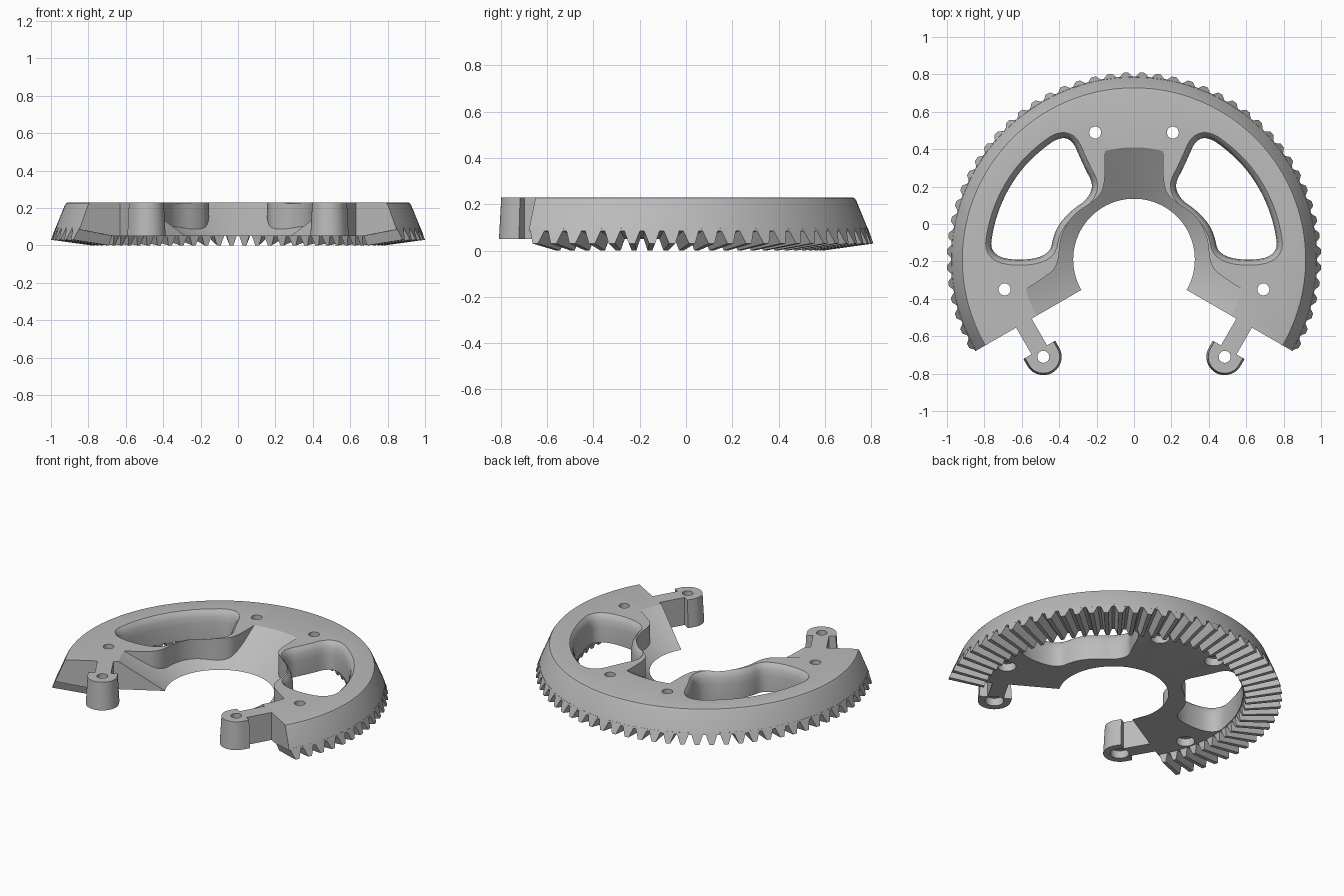
import bpy, bmesh
from math import sin, cos, radians, pi
from mathutils import Vector

if "Cube" in bpy.data.objects:
    bpy.data.objects.remove(bpy.data.objects["Cube"], do_unlink=True)

CY = -0.19            # centre of the ring
TOP, BOTTOM = 0.23, 0.05
HOLE_R = 0.71         # bolt circle

grey = bpy.data.materials.new("light_grey")
grey.use_nodes = True
grey.diffuse_color = (0.5, 0.5, 0.5, 1)
grey.node_tree.nodes["Principled BSDF"].inputs["Base Color"].default_value = (0.5, 0.5, 0.5, 1)


def polar(r, deg, z=0.0):
    a = radians(deg)
    return Vector((r * cos(a), CY + r * sin(a), z))


def loft(bm, rings):
    """Skin a row of equal rings and cap both ends."""
    rows = [[bm.verts.new(p) for p in ring] for ring in rings]
    n = len(rows[0])
    for a, b in zip(rows, rows[1:]):
        for i in range(n):
            j = (i + 1) % n
            bm.faces.new((a[i], a[j], b[j], b[i]))
    bm.faces.new(rows[0])
    bm.faces.new(rows[-1])


def make(name, solids):
    bm = bmesh.new()
    for rings in solids:
        loft(bm, rings)
    bmesh.ops.recalc_face_normals(bm, faces=bm.faces)
    mesh = bpy.data.meshes.new(name)
    bm.to_mesh(mesh)
    bm.free()
    mesh.materials.append(grey)
    ob = bpy.data.objects.new(name, mesh)
    bpy.context.collection.objects.link(ob)
    return ob


def rounded(points, steps=3):
    """Round off a closed outline by corner cutting."""
    pts = [Vector(p) for p in points]
    for _ in range(steps):
        out = []
        for p, q in zip(pts, pts[1:] + pts[:1]):
            out += [p.lerp(q, 0.25), p.lerp(q, 0.75)]
        pts = out
    return pts


def grown(points, d):
    """Offset a counter-clockwise outline outwards."""
    out = []
    for i, p in enumerate(points):
        t = (points[(i + 1) % len(points)] - points[i - 1]).normalized()
        out.append(p + Vector((t.y, -t.x)) * d)
    return out


def level(points, z, side=1):
    return [Vector((p[0] * side, p[1], z)) for p in points]


def circle(c, r, z, n=32):
    return [Vector((c.x + r * cos(2 * pi * i / n), c.y + r * sin(2 * pi * i / n), z)) for i in range(n)]


def combine(target, helper, operation):
    mod = target.modifiers.new(helper.name, "BOOLEAN")
    mod.operation = operation
    mod.solver = "EXACT"
    mod.object = helper
    bpy.context.view_layer.objects.active = target
    bpy.ops.object.modifier_apply(modifier=mod.name)
    bpy.data.objects.remove(helper, do_unlink=True)


# Ring body: conical bore, flat top, rounded rim, sloping side, tooth root cone
profile = [(0.325, BOTTOM), (0.60, TOP), (0.905, TOP), (0.918, 0.227), (0.926, 0.215),
           (0.979, 0.085), (0.77, BOTTOM)]
body = make("ring_body", [[[polar(r, -30 + 2.5 * k, z) for r, z in profile] for k in range(97)]])

# Raised walls around the windows, standing on the bore cone
wall = rounded([(0.155, 0.50), (0.155, 0.39), (0.155, 0.20), (0.20, 0.13), (0.33, 0.05),
                (0.395, -0.07), (0.405, -0.23), (0.50, -0.30), (0.58, -0.35), (0.68, -0.41),
                (0.75, -0.15), (0.60, 0.30), (0.40, 0.50)])

# Windows, widening to a rounded lip at the top
window = [polar(0.775, a).xy for a in (0, 15, 30, 45, 63)]
window += [(0.265, 0.30), (0.215, 0.21), (0.25, 0.13), (0.34, 0.07), (0.425, -0.03), (0.455, CY)]
window = rounded(window)
lip = [(0, -0.1), (0, 0.15), (0.006, 0.19), (0.016, 0.215), (0.03, TOP), (0.03, 0.3)]

for side, label in ((1, "left"), (-1, "right")):
    combine(body, make(label + "_window_wall", [[level(wall, z, side) for z in (0.065, TOP)]]), "UNION")

    # Arm and end post, laid out along the end face (d) and away from it (t)
    d = Vector((cos(radians(30)), -sin(radians(30))))
    t = Vector((-0.5, -cos(radians(30))))
    origin = Vector((0, CY))

    def place(u, v):
        return origin + d * u + t * v

    arm = [place(u, v) for u, v in ((0.632, -0.03), (0.728, -0.03), (0.728, 0.21), (0.632, 0.21))]
    combine(body, make(label + "_arm", [[level(arm, z, side) for z in (BOTTOM, TOP)]]), "UNION")

    def post(r):
        pts = [place(0.68 - r, 0.165), place(0.68 + r, 0.165)]
        return pts + [place(0.68 + r * cos(pi * i / 20), 0.208 + r * sin(pi * i / 20)) for i in range(21)]

    combine(body, make(label + "_post", [[level(post(0.098), BOTTOM, side),
                                          level(post(0.088), TOP, side)]]), "UNION")

    combine(body, make(label + "_window", [[level(grown(window, o), z, side) for o, z in lip]]), "DIFFERENCE")

    # Bolt holes with counterbores underneath
    end = place(0.68, 0.208)
    for c in (polar(HOLE_R, 73), polar(HOLE_R, -13), end):
        c = Vector((c.x * side, c.y))
        bore = [circle(c, r, z) for r, z in ((0.055, -0.1), (0.055, 0.10), (0.032, 0.10), (0.032, 0.3))]
        combine(body, make(label + "_hole", [bore]), "DIFFERENCE")

# Bevel gear teeth on the underside, tapering towards the centre
teeth = []
for k in range(48):
    a = -27.5 + 5 * k

    def section(r_root, z_root, r_tip, z_tip, s):
        rows = ((r_root - 0.003, z_root + 0.012, 0.038), (r_root, z_root, 0.034), (r_tip, z_tip, 0.013))
        left = [polar(r, a, z) + Vector((-sin(radians(a)), cos(radians(a)), 0)) * w * s for r, z, w in rows]
        right = [polar(r, a, z) - Vector((-sin(radians(a)), cos(radians(a)), 0)) * w * s for r, z, w in rows]
        return left + right[::-1]

    teeth.append([section(0.978, 0.085, 1.0, 0.03, 1.0), section(0.772, BOTTOM, 0.785, 0.0, 0.78)])
gear = make("gear_teeth", teeth)

# Shading
bpy.ops.object.select_all(action="DESELECT")
for ob in (body, gear):
    ob.select_set(True)
bpy.context.view_layer.objects.active = body
bpy.ops.object.shade_smooth_by_angle(angle=radians(25))
